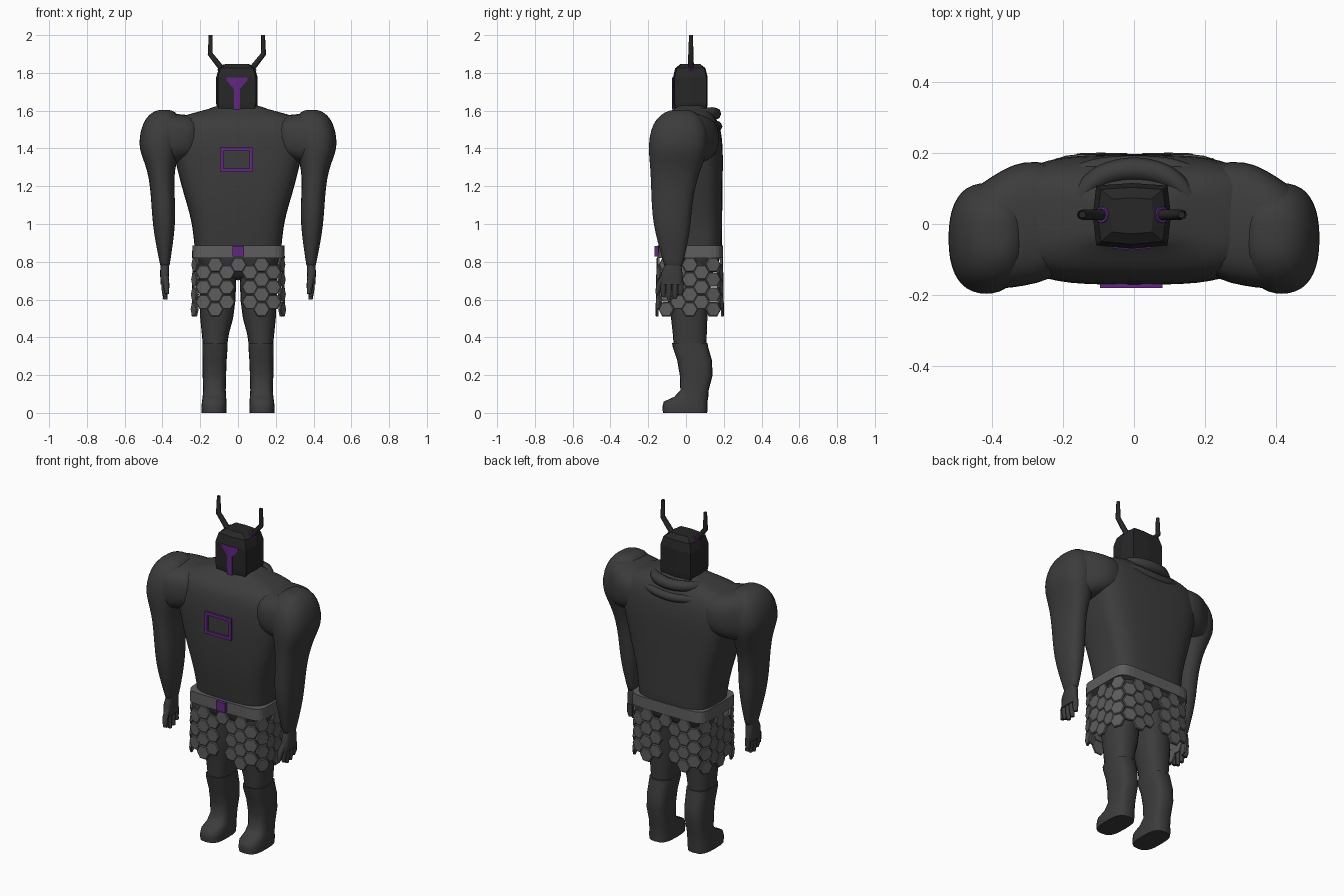
import bpy, bmesh, math
from mathutils import Vector


def material(name, rgb):
    m = bpy.data.materials.new(name)
    m.diffuse_color = (*rgb, 1)
    return m


DARK = material("dark_cloth", (0.045, 0.045, 0.045))
BLACK = material("black_metal", (0.02, 0.02, 0.02))
STEEL = material("dull_metal", (0.11, 0.11, 0.11))
PURPLE = material("purple", (0.12, 0.02, 0.22))


def add(name, verts, faces, mat, smooth=0, subdiv=0):
    me = bpy.data.meshes.new(name)
    me.from_pydata(verts, [], faces)
    bm = bmesh.new()
    bm.from_mesh(me)
    bmesh.ops.recalc_face_normals(bm, faces=bm.faces)
    bm.to_mesh(me)
    bm.free()
    ob = bpy.data.objects.new(name, me)
    bpy.context.collection.objects.link(ob)
    me.materials.append(mat)
    if subdiv:
        ob.modifiers.new("round", 'SUBSURF').levels = subdiv
        ob.modifiers["round"].render_levels = subdiv
    if smooth:
        bpy.ops.object.select_all(action='DESELECT')
        ob.select_set(True)
        bpy.context.view_layer.objects.active = ob
        bpy.ops.object.shade_smooth_by_angle(angle=math.radians(smooth))
    return ob


def bridge(name, rings, mat, **kw):
    n = len(rings[0])
    verts = [v for r in rings for v in r]
    faces = [(i * n + j, i * n + (j + 1) % n, (i + 1) * n + (j + 1) % n, (i + 1) * n + j)
             for i in range(len(rings) - 1) for j in range(n)]
    faces += [tuple(range(n)), tuple(range(len(verts) - n, len(verts)))]
    return add(name, verts, faces, mat, **kw)


def oval(z, cx, cy, rx, ry, p, n):
    """Rounded-rectangle ring at height z, starting at the front centre."""
    ring = []
    for i in range(n):
        a = -math.pi / 2 + 2 * math.pi * i / n
        c, s = math.cos(a), math.sin(a)
        ring.append((cx + rx * math.copysign(abs(c) ** (2 / p), c),
                     cy + ry * math.copysign(abs(s) ** (2 / p), s), z))
    return ring


def loft(name, sections, mat=DARK, side=1, p=2.4, n=20, **kw):
    return bridge(name, [oval(z, side * cx, cy, rx, ry, p, n) for z, cx, cy, rx, ry in sections],
                  mat, **kw)


def box(name, lo, hi, mat):
    rings = [[(lo[0], lo[1], z), (hi[0], lo[1], z), (hi[0], hi[1], z), (lo[0], hi[1], z)]
             for z in (lo[2], hi[2])]
    return bridge(name, rings, mat)


def tube(name, points, mat, order='POLY'):
    """Tube through (x, y, z, radius) points."""
    cu = bpy.data.curves.new(name, 'CURVE')
    cu.dimensions, cu.bevel_depth, cu.bevel_resolution, cu.use_fill_caps = '3D', 1, 2, True
    sp = cu.splines.new(order)
    sp.points.add(len(points) - 1)
    for q, (x, y, z, r) in zip(sp.points, points):
        q.co, q.radius = (x, y, z, 1), r
    if order == 'NURBS':
        sp.order_u, sp.use_endpoint_u = 3, True
    cu.materials.append(mat)
    bpy.context.collection.objects.link(bpy.data.objects.new(name, cu))


# Torso and neck
loft("torso", [(0.70, 0, 0.02, 0.15, 0.10), (0.79, 0, 0.03, 0.218, 0.15),
               (0.88, 0, 0.03, 0.232, 0.162), (1.0, 0, 0.02, 0.242, 0.172),
               (1.1, 0, 0.015, 0.27, 0.178), (1.2, 0, 0.012, 0.30, 0.182),
               (1.3, 0, 0.012, 0.325, 0.184), (1.4, 0, 0.012, 0.35, 0.184),
               (1.49, 0, 0.012, 0.355, 0.176), (1.55, 0, 0.012, 0.335, 0.155),
               (1.582, 0, 0.02, 0.27, 0.12), (1.605, 0, 0.025, 0.16, 0.09),
               (1.64, 0, 0.025, 0.08, 0.065)], p=3.6, n=28, smooth=50, subdiv=1)

# Cloth folds gathered behind the neck
tube("collar_fold", [(-0.17, 0.03, 1.58, 0.02), (-0.14, 0.12, 1.59, 0.03), (0, 0.165, 1.582, 0.034),
                     (0.14, 0.12, 1.59, 0.03), (0.17, 0.03, 1.58, 0.02)], DARK, 'NURBS')
tube("lower_fold", [(-0.32, 0.06, 1.53, 0.012), (-0.17, 0.155, 1.535, 0.022), (0, 0.172, 1.51, 0.026),
                    (0.17, 0.155, 1.535, 0.022), (0.32, 0.06, 1.53, 0.012)], DARK, 'NURBS')

for side, label in ((-1, "left"), (1, "right")):
    # Shoulder muscle joining torso and arm: (x, centre y, centre z, depth, height)
    bridge(label + "_shoulder_bridge",
           [[(side * x, v[0], v[1]) for v in oval(0, cy, cz, ry, rz, 2.8, 20)]
            for x, cy, cz, ry, rz in ((0.18, 0.012, 1.46, 0.155, 0.11), (0.28, 0.005, 1.455, 0.175, 0.125),
                                      (0.34, -0.005, 1.45, 0.176, 0.135), (0.40, -0.025, 1.45, 0.16, 0.148),
                                      (0.45, -0.04, 1.45, 0.14, 0.135), (0.49, -0.04, 1.44, 0.11, 0.10))],
           DARK, smooth=50, subdiv=1)
    # Arm with large shoulder
    loft(label + "_arm", [(1.605, 0.39, -0.03, 0.025, 0.04), (1.595, 0.392, -0.03, 0.06, 0.08),
                          (1.56, 0.396, -0.033, 0.095, 0.125), (1.5, 0.408, -0.037, 0.109, 0.152),
                          (1.42, 0.418, -0.04, 0.109, 0.16), (1.36, 0.413, -0.045, 0.098, 0.152),
                          (1.29, 0.408, -0.055, 0.074, 0.135), (1.2, 0.402, -0.068, 0.064, 0.118),
                          (1.1, 0.395, -0.075, 0.064, 0.108), (1.0, 0.392, -0.074, 0.06, 0.1),
                          (0.9, 0.39, -0.07, 0.047, 0.08), (0.8, 0.387, -0.067, 0.028, 0.054),
                          (0.765, 0.387, -0.067, 0.024, 0.046)],
         side=side, smooth=50, subdiv=1)
    # Hand
    loft(label + "_palm", [(0.79, 0.387, -0.068, 0.022, 0.042), (0.74, 0.389, -0.075, 0.024, 0.056),
                           (0.68, 0.389, -0.075, 0.02, 0.06)], side=side, p=3, n=12, smooth=50)
    for k, (y, tip) in enumerate([(-0.12, 0.615), (-0.09, 0.6), (-0.058, 0.605), (-0.028, 0.625)]):
        tube(f"{label}_finger_{k}", [(side * 0.389, y, 0.70, 0.016), (side * 0.389, y, 0.65, 0.015),
                                     (side * 0.384, y, tip, 0.011)], DARK)
    tube(label + "_thumb", [(side * 0.387, -0.10, 0.74, 0.018), (side * 0.38, -0.142, 0.68, 0.017),
                            (side * 0.376, -0.152, 0.63, 0.011)], DARK)
    # Thigh and knee
    loft(label + "_thigh", [(0.86, 0.115, 0.03, 0.10, 0.13), (0.75, 0.109, 0.02, 0.10, 0.12),
                            (0.6, 0.108, 0.012, 0.095, 0.108), (0.5, 0.113, 0.017, 0.087, 0.096),
                            (0.42, 0.12, 0.02, 0.072, 0.09), (0.34, 0.122, 0.022, 0.062, 0.086)],
         side=side, smooth=50)
    # Boot: shaft, then foot reaching forward
    loft(label + "_boot", [(0.37, 0.122, 0.02, 0.067, 0.094), (0.35, 0.122, 0.023, 0.067, 0.094),
                           (0.28, 0.124, 0.045, 0.064, 0.092), (0.2, 0.125, 0.054, 0.062, 0.087),
                           (0.12, 0.125, 0.045, 0.06, 0.075), (0.085, 0.125, 0.028, 0.062, 0.09),
                           (0.06, 0.126, -0.002, 0.065, 0.116), (0.03, 0.127, -0.005, 0.067, 0.12),
                           (0, 0.127, -0.005, 0.066, 0.117)], side=side, p=3, smooth=60)

# Belt and buckle
loft("belt", [(0.82, 0.002, 0.023, 0.246, 0.174), (0.887, 0.002, 0.023, 0.243, 0.173)],
     STEEL, p=7, n=28)
box("buckle", (-0.028, -0.168, 0.828), (0.032, -0.14, 0.884), PURPLE)

# Skirt of hexagonal plates, slit at the front and back centre
path = [Vector(v) for v in oval(0, 0.002, 0.02, 0.235, 0.168, 5.5, 240)]
path.append(path[0])
length = [0]
for a, b in zip(path, path[1:]):
    length.append(length[-1] + (b - a).length)
cols, pitch, radius = 24, 0.079, 0.044
verts, faces = [], []
for c in range(cols):
    s = length[-1] * c / cols
    k = max(i for i in range(240) if length[i] <= s + 1e-6)
    pos = path[k].lerp(path[k + 1], (s - length[k]) / (length[k + 1] - length[k]))
    tan = (path[(k + 4) % 240] - path[(k - 3) % 240]).normalized()
    out = Vector((tan.y, -tan.x, 0))
    rows = 1 if c % 12 == 0 else 4 if c % 2 == 0 else 3
    for r in range(rows):
        mid = pos + out * (0.001 + 0.0015 * r)
        mid.z = (0.785 if c % 2 == 0 else 0.745) - r * pitch
        base = len(verts)
        for depth, rad in ((-0.006, radius), (0.003, radius), (0.007, radius * 0.88)):
            for i in range(6):
                a = math.pi * i / 3
                verts.append(mid + out * depth + tan * rad * math.cos(a)
                             + Vector((0, 0, rad * math.sin(a))))
        for i in range(6):
            j = (i + 1) % 6
            for l in (0, 6):
                faces.append((base + l + i, base + l + j, base + l + 6 + j, base + l + 6 + i))
        faces += [tuple(range(base, base + 6)), tuple(range(base + 12, base + 18))]
add("skirt_plates", verts, faces, STEEL)

# Faceted helmet with a ridge at front and back
HX, HY = -0.006, 0.023
outline = [(0, -0.092), (0.1, -0.083), (0.11, 0), (0.1, 0.085), (0, 0.092),
           (-0.1, 0.085), (-0.11, 0), (-0.1, -0.083)]
bridge("helmet", [[(HX + x * s, HY + y * s, z) for x, y in outline]
                  for z, s in ((1.605, 0.95), (1.64, 1), (1.775, 1), (1.825, 0.87), (1.848, 0.55))],
       BLACK)

# T-shaped visor folded over the helmet ridge
half = [(0, 1.775), (0.055, 1.775), (0.055, 1.76), (0.016, 1.715), (0.016, 1.605), (0, 1.605)]
for side, label in ((-1, "left"), (1, "right")):
    bridge(label + "_visor", [[(HX + side * x, -0.069 + 0.09 * x + d, z) for x, z in half]
                              for d in (-0.004, 0.015)], PURPLE)
    # Horn with a purple ring at its base
    tube(label + "_horn", [(HX + side * 0.07, 0.026, 1.81, 0.016), (HX + side * 0.141, 0.026, 1.90, 0.014),
                           (HX + side * 0.139, 0.026, 2.0, 0.010)], BLACK)
    bpy.ops.mesh.primitive_torus_add(major_radius=0.019, minor_radius=0.006, major_segments=16,
                                     minor_segments=6, location=(HX + side * 0.083, 0.026, 1.828),
                                     rotation=(0, side * 0.68, 0))
    ring = bpy.context.object
    ring.name = label + "_horn_ring"
    ring.data.materials.append(PURPLE)

# Plain trim frame on the chest
for name, x0, x1, z0, z1 in (("trim_top", -0.095, 0.08, 1.386, 1.404), ("trim_bottom", -0.095, 0.08, 1.275, 1.293),
                             ("trim_left", -0.095, -0.077, 1.275, 1.404), ("trim_right", 0.062, 0.08, 1.275, 1.404)):
    box(name, (x0, -0.18, z0), (x1, -0.155, z1), PURPLE)
